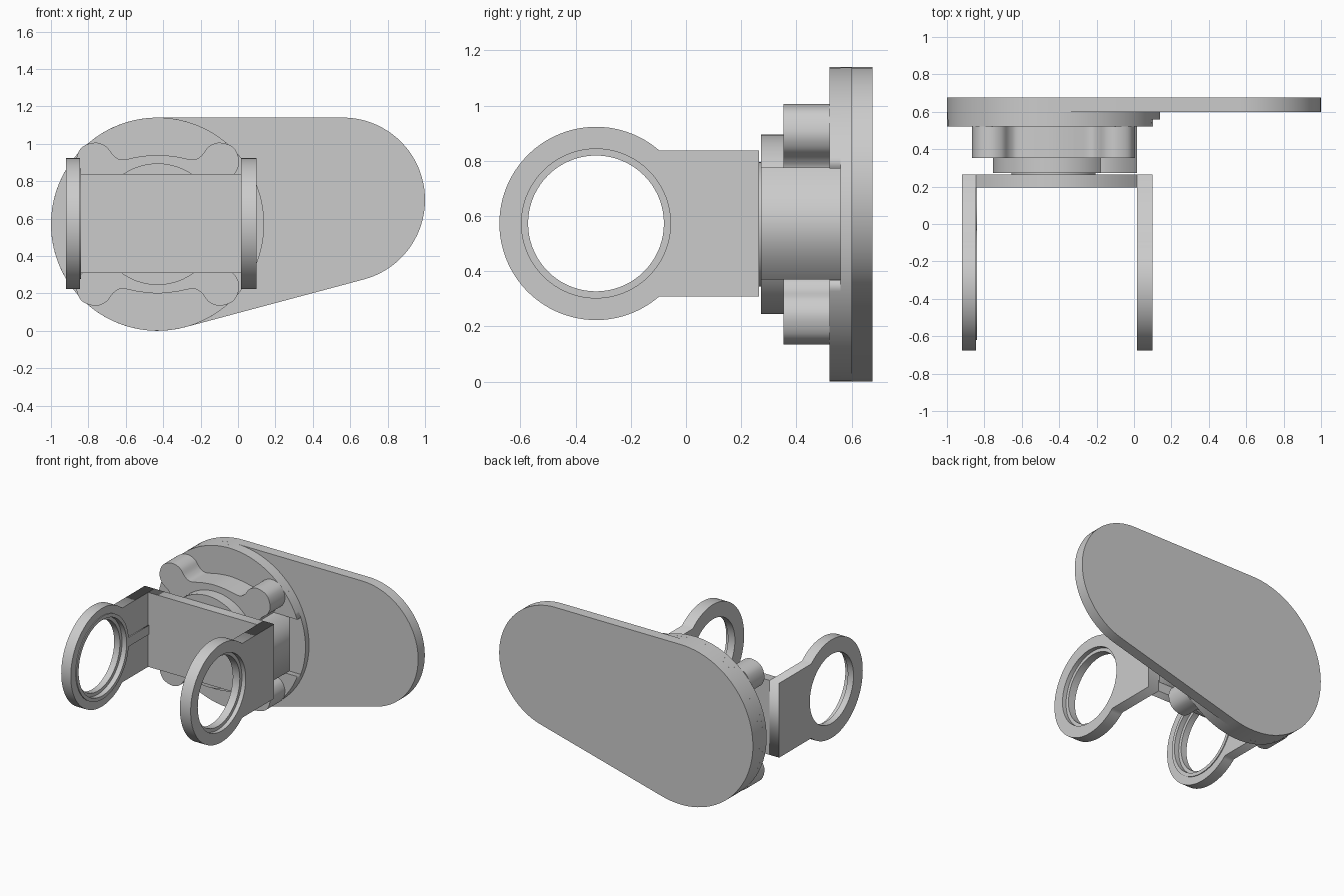
import bpy, bmesh
from math import sin, cos, radians, hypot
from mathutils import Vector

if "Cube" in bpy.data.objects:
    bpy.data.objects.remove(bpy.data.objects["Cube"])

CX, CZ = -0.43, 0.57          # hub axis (x, z)
RY, RZ = -0.326, 0.573        # ring axis (y, z)


def arc(cu, cv, r, a0=0, a1=360, n=72):
    full = abs(a1 - a0) == 360
    k = n if full else n + 1
    return [(cu + r * cos(radians(a0 + (a1 - a0) * i / n)),
             cv + r * sin(radians(a0 + (a1 - a0) * i / n))) for i in range(k)]


def rect(u0, u1, v0, v1):
    return [(u0, v0), (u1, v0), (u1, v1), (u0, v1)]


def prism(name, loops, axis, lo, hi):
    """Fill 2D loops (later ones are holes) and extrude along x or y."""
    cu = bpy.data.curves.new(name, 'CURVE')
    cu.dimensions, cu.fill_mode, cu.extrude = '2D', 'BOTH', (hi - lo) / 2
    for pts in loops:
        s = cu.splines.new('POLY')
        s.points.add(len(pts) - 1)
        for p, (u, v) in zip(s.points, pts):
            p.co = (u, v, 0, 1)
        s.use_cyclic_u = True
    tmp = bpy.data.objects.new(name + "_curve", cu)
    bpy.context.collection.objects.link(tmp)
    dg = bpy.context.evaluated_depsgraph_get()
    me = bpy.data.meshes.new_from_object(tmp.evaluated_get(dg))
    bpy.data.objects.remove(tmp)
    mid = (lo + hi) / 2
    for vert in me.vertices:
        u, v, w = vert.co
        vert.co = (u, w + mid, v) if axis == 'y' else (w + mid, u, v)
    bm = bmesh.new()
    bm.from_mesh(me)
    bmesh.ops.remove_doubles(bm, verts=bm.verts, dist=1e-5)
    bmesh.ops.dissolve_limit(bm, angle_limit=0.01, verts=bm.verts, edges=bm.edges)
    bmesh.ops.recalc_face_normals(bm, faces=bm.faces)
    bm.to_mesh(me)
    bm.free()
    me.name = name
    me.materials.clear()
    ob = bpy.data.objects.new(name, me)
    bpy.context.collection.objects.link(ob)
    return ob


def smooth_loop(pts, sub=5):
    """Closed Catmull-Rom curve through pts."""
    out, n = [], len(pts)
    P = [Vector(p) for p in pts]
    for i in range(n):
        a, b, c, d = P[i - 1], P[i], P[(i + 1) % n], P[(i + 2) % n]
        for k in range(sub):
            t = k / sub
            q = 0.5 * (2 * b + (c - a) * t + (2 * a - 5 * b + 4 * c - d) * t * t
                       + (3 * b - a - 3 * c + d) * t ** 3)
            out.append((q.x, q.y))
    return out


# back plate: two circles joined by tangent lines
plate = arc(0.56, 0.70, 0.44, -75, 90, 40) + arc(CX, CZ, 0.57, 90, 285, 48)
prism("back_plate", [plate], 'y', 0.60, 0.675)

# round base disc, front layer notched on the right for the slide block
prism("disc_rear", [arc(CX, CZ, 0.57)], 'y', 0.56, 0.60)
notch = arc(CX, CZ, 0.57, 20.8, 339.2) + [(0.0, CZ - 0.2025), (0.0, CZ + 0.2025)]
prism("disc_front", [notch], 'y', 0.52, 0.56)

# four-lobed knob
half = [(0, .37), (.1, .361), (.19, .345), (.235, .367), (.275, .416),
        (.335, .436), (.408, .408)]
quarter = half + [(v, u) for u, v in half[-2:0:-1]]
lobes = []
for a in range(4):
    c, s = cos(radians(90 * a)), sin(radians(90 * a))
    lobes += [(CX + u * c + v * s, CZ - u * s + v * c) for u, v in quarter]
prism("lobed_knob", [smooth_loop(lobes)], 'y', 0.353, 0.52)

# hub, pivot washer and side slide block
prism("hub", [arc(CX, CZ, 0.325)], 'y', 0.272, 0.353)
prism("pivot_washer", [arc(CX, CZ, 0.225)], 'y', 0.262, 0.272)
prism("slide_block", [rect(CX, 0.015, 0.37, 0.775)], 'y', 0.272, 0.56)

# bracket: cross plate and two ring arms with counterbored holes
prism("bracket_plate", [rect(-0.845, 0.015, 0.308, 0.838)], 'y', 0.195, 0.265)
arm = arc(RY, RZ, 0.35, 49.2, 310.8) + [(0.265, 0.308), (0.265, 0.838)]
for name, x0, x1 in (("left_arm", -0.92, -0.845), ("right_arm", 0.015, 0.10)):
    ob = prism(name, [arm, arc(RY, RZ, 0.246)], 'x', x0, x1)
    cut = prism("bore_cutter", [arc(RY, RZ, 0.27)], 'x', x1 - 0.03, x1 + 0.05)
    cut.hide_render = True
    mod = ob.modifiers.new("counterbore", 'BOOLEAN')
    mod.operation, mod.object, mod.solver = 'DIFFERENCE', cut, 'EXACT'
    bpy.context.view_layer.update()
    me = bpy.data.meshes.new_from_object(
        ob.evaluated_get(bpy.context.evaluated_depsgraph_get()))
    ob.modifiers.clear()
    ob.data = me
    bpy.data.objects.remove(cut)

# thin raised rim and rib on the inside of the left arm
prism("left_rim", [arc(RY, RZ, 0.295), arc(RY, RZ, 0.27)], 'x', -0.845, -0.839)
prism("left_rib", [rect(-0.04, 0.195, 0.54, 0.605)], 'x', -0.845, -0.839)
